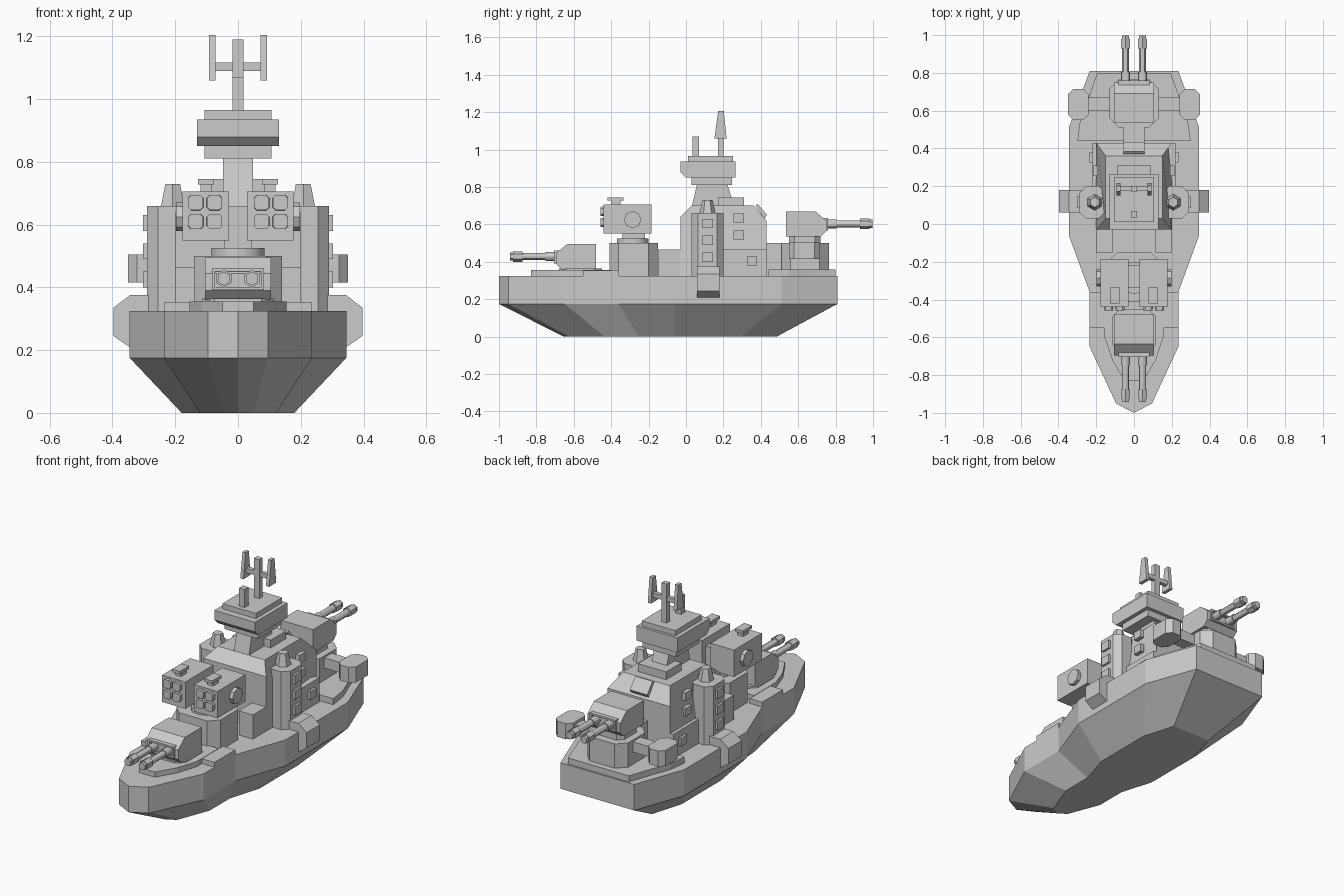
import bpy, bmesh, math
from mathutils import Matrix, Vector

if "Cube" in bpy.data.objects:
    bpy.data.objects.remove(bpy.data.objects["Cube"])


def finish(name, bm):
    bmesh.ops.recalc_face_normals(bm, faces=bm.faces)
    me = bpy.data.meshes.new(name)
    bm.to_mesh(me)
    bm.free()
    ob = bpy.data.objects.new(name, me)
    bpy.context.collection.objects.link(ob)
    return ob


def loft(name, rings):
    """Skin a stack of equal-length rings and cap both ends."""
    bm = bmesh.new()
    vs = [[bm.verts.new(p) for p in r] for r in rings]
    n = len(vs[0])
    for a, b in zip(vs, vs[1:]):
        for i in range(n):
            j = (i + 1) % n
            bm.faces.new((a[i], a[j], b[j], b[i]))
    bm.faces.new(vs[0][::-1])
    bm.faces.new(vs[-1])
    return finish(name, bm)


def box(name, x, y, z):
    return loft(name, [[(x[0], y[0], k), (x[1], y[0], k), (x[1], y[1], k), (x[0], y[1], k)] for k in z])


def octo(name, x, y, z, c):
    """Box with chamfered vertical corners."""
    (a, b), (d, e) = x, y
    o = [(a + c, d), (b - c, d), (b, d + c), (b, e - c), (b - c, e), (a + c, e), (a, e - c), (a, d + c)]
    return loft(name, [[(p, q, k) for p, q in o] for k in z])


def plate(name, half, z):
    """Deck plate from a half outline, mirrored across x = 0."""
    o = half + [(-p, q) for p, q in reversed(half) if p > 0]
    return loft(name, [[(p, q, k) for p, q in o] for k in z])


def side(name, prof, x):
    """Extrude a (y, z) profile along x."""
    return loft(name, [[(k, p, q) for p, q in prof] for k in x])


def rod(name, a, b, r1, r2, n):
    a, b = Vector(a), Vector(b)
    d = b - a
    bm = bmesh.new()
    m = Matrix.Translation((a + b) / 2) @ d.to_track_quat('Z', 'Y').to_matrix().to_4x4()
    bmesh.ops.create_cone(bm, cap_ends=True, segments=n, radius1=r1, radius2=r2, depth=d.length, matrix=m)
    ob = finish(name, bm)
    if n > 8:
        bpy.context.view_layer.objects.active = ob
        ob.select_set(True)
        bpy.ops.object.shade_smooth_by_angle()
        ob.select_set(False)
    return ob


def pair(ob):
    """Mirror a part to the other side of the ship."""
    ob.data.materials.clear()
    m = ob.modifiers.new("mirror", 'MIRROR')
    if ob.location.length:
        ob.data.transform(Matrix.Translation(ob.location))
        ob.location = (0, 0, 0)
    m.use_mirror_merge = False
    return ob


# Hull: vertical sides over a tapered bottom
half = [(0, -1), (.095, -.95), (.235, -.65), (.235, -.36), (.345, -.06), (.345, .51), (.235, .81)]
full = half + [(-x, y) for x, y in reversed(half) if x > 0]
loft("hull", [[(x * .52, y * .63 - .025, 0) for x, y in full],
              [(x, y, .175) for x, y in full], [(x, y, .325) for x, y in full]])

# Raised deck plates
plate("fore_deck", [(.05, -.83), (.115, -.72), (.155, -.6), (.155, -.4)], (.32, .355))
pair(box("bow_side_deck", (.155, .235), (-.55, -.36), (.32, .353)))
plate("aft_deck", [(.3, .44), (.285, .55), (.24, .67), (.195, .80)], (.32, .36))

# Main superstructure
body = [(-.03, .32), (-.03, .64), (.03, .70), (.36, .70), (.43, .62), (.43, .32)]
loft("main_house", [[(-.15 if z > .66 else -.2, y, z) for y, z in body],
                    [(.15 if z > .66 else .2, y, z) for y, z in body]])
box("house_skirt", (-.22, .22), (.17, .43), (.32, .465))
pair(box("front_locker", (.11, .2), (-.15, -.02), (.32, .465)))
box("rear_neck", (-.055, .055), (.4, .54), (.32, .5))
side("rear_hatch", [(.37, .70), (.383, .71), (.433, .65), (.42, .63)], (-.055, .055))
box("roof_box", (-.09, .09), (.17, .31), (.69, .745))
for i, z in enumerate((.52, .61)):
    pair(box(f"house_window_{i}", (.19, .215), (.255, .31), (z, z + .047)))
pair(box("skirt_window", (.21, .235), (.325, .38), (.38, .427)))

# Side towers with windows, sponsons and cone caps
pair(octo("side_tower", (.15, .29), (.03, .2), (.32, .66), .035))
for i, z in enumerate((.40, .49, .58)):
    pair(box(f"tower_window_{i}", (.28, .303), (.085, .145), (z, z + .05)))
pair(rod("tower_cone", (.208, .115, .655), (.208, .115, .73), .044, .027, 6))
spon = [(.27, .21), (.345, .21), (.397, .245), (.397, .335), (.345, .375), (.27, .375)]
pair(loft("sponson", [[(x, y, z) for x, z in spon] for y in (.06, .18)]))

# Bridge on its pillar
side("bridge_pillar", [(.03, .69), (.26, .69), (.22, .82), (.06, .82)], (-.048, .048))
box("bridge_floor", (-.107, .107), (.03, .245), (.81, .85))
side("bridge_cabin", [(0, .85), (.265, .85), (.265, .935), (-.03, .935), (-.03, .88)], (-.13, .13))
box("bridge_roof", (-.107, .107), (.01, .25), (.93, .965))

# Mast and antennas
box("mast", (-.017, .017), (.17, .2), (.96, 1.19))
box("short_mast", (-.017, .017), (.035, .07), (.96, 1.07))
box("mast_crossbar", (-.08, .08), (.175, .198), (1.09, 1.116))
pair(side("antenna_fin", [(.152, 1.06), (.217, 1.06), (.202, 1.205), (.172, 1.205)], (.072, .092)))

# Missile launcher base
octo("launcher_base", (-.14, .14), (-.41, -.15), (.32, .5), .05)
rod("launcher_ring", (0, -.285, .5), (0, -.285, .525), .085, .085, 16)
box("launcher_yoke", (-.045, .045), (-.34, -.22), (.52, .66))

# Missile boxes, tubes, side discs and hatches
pair(box("launcher_box", (.028, .177), (-.44, -.185), (.55, .705)))
for i in range(4):
    x, z = .075 + .06 * (i % 2), .61 + .06 * (i // 2)
    pair(loft(f"launch_tube_{i}", [[(x + u * s, y, z + v * s) for u, v in
              ((-.6, -1), (.6, -1), (1, -.6), (1, .6), (.6, 1), (-.6, 1), (-1, .6), (-1, -.6))]
              for y, s in ((-.43, .025), (-.458, .024))]))
pair(rod("launcher_disc", (.17, -.285, .625), (.198, -.285, .625), .046, .046, 8))
pair(box("launcher_hatch_neck", (.085, .12), (-.4, -.35), (.7, .73)))
pair(box("launcher_hatch", (.077, .128), (-.42, -.335), (.728, .745)))


def gun_turret(name, s, y0, z0):
    """Twin gun turret; s is the firing direction along y."""
    Y = lambda d: y0 + s * d
    prof = [(0, 0), (0, .135), (.155, .135), (.215, .085), (.215, .03), (.185, 0)]
    side(name + "_housing", [(Y(a), z0 + b) for a, b in prof], (-.105, .105))
    ya, yb = sorted((Y(.2), Y(.225)))
    # Raised frame around the gun slot
    box(name + "_slot_top", (-.083, .083), (ya, yb), (z0 + .09, z0 + .1))
    box(name + "_slot_base", (-.083, .083), (ya, yb), (z0 + .032, z0 + .042))
    pair(box(name + "_slot_side", (.073, .083), (ya, yb), (z0 + .032, z0 + .1)))
    h = z0 + .068
    for part, a, b, r, n in (("barrel", .2, .42, .019, 12), ("sleeve", .2, .27, .024, 12),
                             ("muzzle", .395, .445, .028, 6), ("tip", .44, .462, .022, 6)):
        pair(rod(f"{name}_{part}", (.045, Y(a), h), (.045, Y(b), h), r, r, n))


# Fore and aft gun turrets with their bases
octo("fore_turret_base", (-.115, .115), (-.68, -.45), (.32, .365), .04)
gun_turret("fore_turret", -1, -.48, .36)
octo("aft_turret_base", (-.13, .13), (.51, .765), (.32, .5), .05)
octo("aft_turret_ring", (-.09, .09), (.55, .72), (.49, .54), .03)
gun_turret("aft_turret", 1, .535, .535)

# Stern side pods on arms
pair(box("pod_arm", (.1, .26), (.6, .67), (.43, .49)))
pair(octo("pod", (.24, .35), (.55, .715), (.415, .505), .028))
